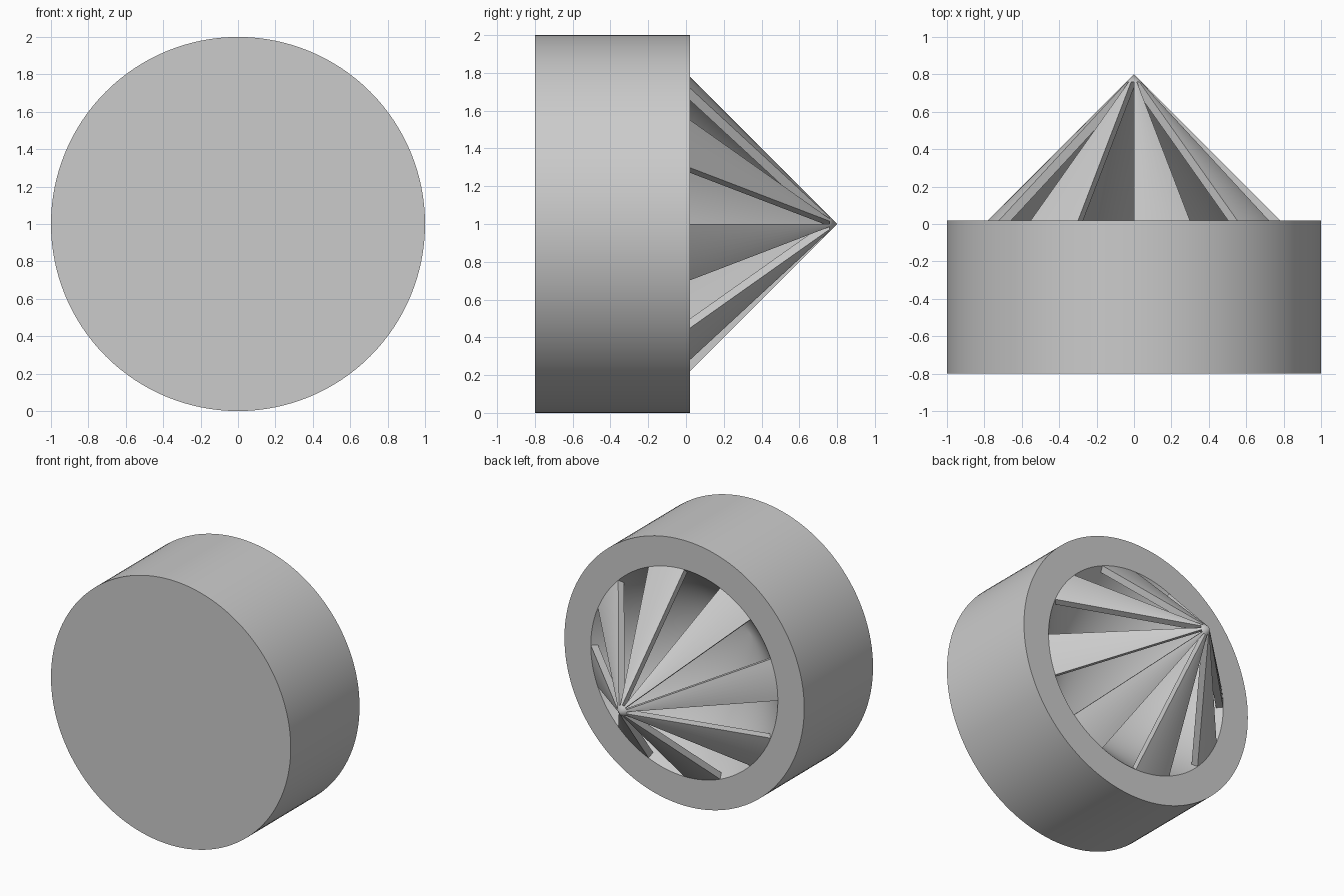
import bpy, bmesh, math

cube = bpy.data.objects.get("Cube")
if cube:
    bpy.data.objects.remove(cube, do_unlink=True)

grey = bpy.data.materials.new("plain_grey")
grey.use_nodes = True
colour = (0.6, 0.6, 0.6, 1)
grey.diffuse_color = colour
grey.node_tree.nodes["Principled BSDF"].inputs["Base Color"].default_value = colour

RIM_Y, RIM_R, TIP_Y = 0.02, 0.78, 0.8
SECTOR = math.pi / 8


def lathe(name, profile, start=0.0, sweep=math.tau, steps=128):
    """Turn a closed (radius, y) profile about the y axis; angles run from +z to +x."""
    full = sweep > 6
    bm = bmesh.new()
    rings = []
    for i in range(steps if full else steps + 1):
        a = start + sweep * i / steps
        rings.append([bm.verts.new((r * math.sin(a), y, 1 + r * math.cos(a)))
                      for r, y in profile])
    n = len(profile)
    for i in range(steps):
        here, there = rings[i], rings[(i + 1) % len(rings)]
        for j in range(n):
            k = (j + 1) % n
            if profile[j][0] == 0 and profile[k][0] == 0:
                continue
            bm.faces.new((here[j], here[k], there[k], there[j]))
    if not full:
        bm.faces.new(rings[0])
        bm.faces.new(rings[-1])
    bmesh.ops.remove_doubles(bm, verts=bm.verts, dist=1e-5)
    bmesh.ops.recalc_face_normals(bm, faces=bm.faces)
    mesh = bpy.data.meshes.new(name)
    bm.to_mesh(mesh)
    bm.free()
    mesh.materials.append(grey)
    ob = bpy.data.objects.new(name, mesh)
    bpy.context.collection.objects.link(ob)
    bpy.ops.object.select_all(action='DESELECT')
    ob.select_set(True)
    bpy.context.view_layer.objects.active = ob
    bpy.ops.object.shade_smooth_by_angle(angle=math.radians(30))
    return ob


# Drum with a conical hollow in its back
lathe("drum", [(0, -0.8), (1, -0.8), (1, RIM_Y), (RIM_R, RIM_Y), (0, RIM_Y - RIM_R)])

# Solid point where the blades meet
lathe("cone_tip", [(0, TIP_Y), (0.04, TIP_Y - 0.04), (0, TIP_Y - 0.04)], steps=64)

# Eight thin blades of the slotted cone, with equal gaps between
blade = [(0, 0.76), (0.04, 0.76), (RIM_R, RIM_Y), (0.745, -0.015), (0, 0.73)]
for i in range(8):
    lathe(f"cone_blade_{i + 1}", blade, start=2 * i * SECTOR, sweep=SECTOR, steps=8)
